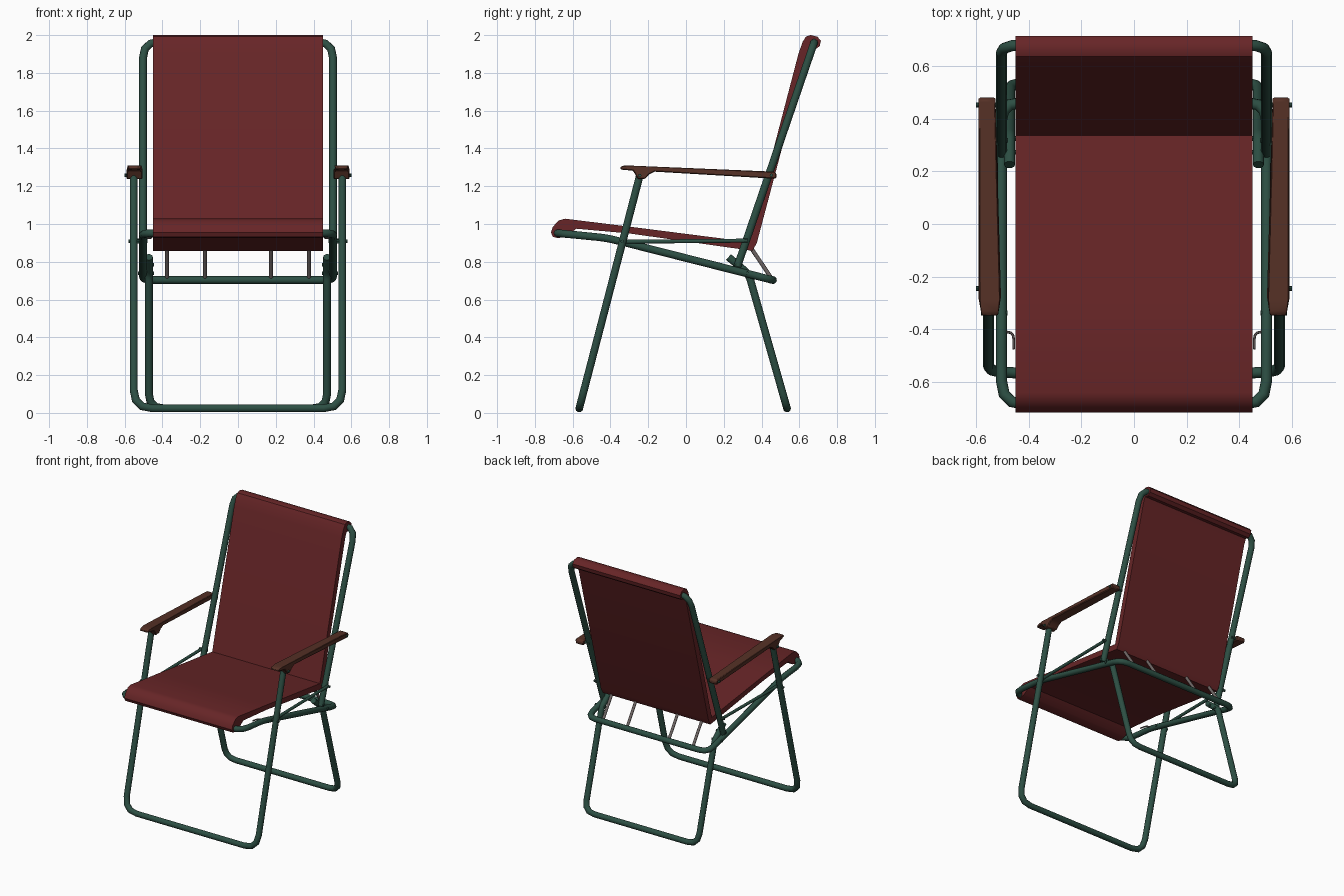
import bpy, bmesh, math
from mathutils import Vector

if "Cube" in bpy.data.objects:
    bpy.data.objects.remove(bpy.data.objects["Cube"])


def material(name, rgb):
    m = bpy.data.materials.new(name)
    m.diffuse_color = (*rgb, 1)
    m.use_nodes = True
    m.node_tree.nodes["Principled BSDF"].inputs["Base Color"].default_value = m.diffuse_color
    return m


GREEN = material("dark green paint", (0.026, 0.078, 0.057))
RED = material("dark red fabric", (0.135, 0.0185, 0.020))
BROWN = material("brown wood", (0.090, 0.030, 0.019))
GREY = material("grey steel", (0.16, 0.135, 0.13))


def finish(name, bm, mat, smooth=True):
    bmesh.ops.recalc_face_normals(bm, faces=bm.faces)
    me = bpy.data.meshes.new(name)
    bm.to_mesh(me)
    bm.free()
    me.materials.append(mat)
    ob = bpy.data.objects.new(name, me)
    bpy.context.collection.objects.link(ob)
    if smooth:
        bpy.context.view_layer.objects.active = ob
        ob.select_set(True)
        bpy.ops.object.shade_smooth_by_angle(angle=math.radians(40))
        ob.select_set(False)
    return ob


def rounded(points, radii, closed=False, seg=3):
    """Replace each corner that has a radius with a short arc."""
    pts = [Vector(p) for p in points]
    n, out = len(pts), []
    for i, (p, r) in enumerate(zip(pts, radii)):
        if r == 0 or (not closed and i in (0, n - 1)):
            out.append(p)
            continue
        a = p + (pts[i - 1] - p).normalized() * r
        b = p + (pts[(i + 1) % n] - p).normalized() * r
        for k in range(seg + 1):
            t = k / seg
            out.append(a * (1 - t) ** 2 + p * 2 * t * (1 - t) + b * t * t)
    return out


def tube(name, pts, ref, r=0.021, mat=GREEN, closed=False, sides=10):
    """Sweep a round section along a path; ref is the path's plane normal."""
    pts = [Vector(p) for p in pts]
    ref, n = Vector(ref), len(pts)
    bm, rings = bmesh.new(), []
    for i, p in enumerate(pts):
        d0 = (p - pts[i - 1]).normalized() if closed or i > 0 else None
        d1 = (pts[(i + 1) % n] - p).normalized() if closed or i < n - 1 else d0
        d0 = d0 or d1
        t = (d0 + d1).normalized()
        u = t.cross(ref).normalized()
        v = u.cross(t).normalized()
        stretch = 1 / max(0.7, t.dot(d0))
        rings.append([bm.verts.new(
            p + u * r * stretch * math.cos(2 * math.pi * k / sides)
            + v * r * math.sin(2 * math.pi * k / sides)) for k in range(sides)])
    for i in range(n if closed else n - 1):
        a, b = rings[i], rings[(i + 1) % n]
        for k in range(sides):
            j = (k + 1) % sides
            bm.faces.new((a[k], a[j], b[j], b[k]))
    if not closed:
        bm.faces.new(rings[0])
        bm.faces.new(rings[-1])
    return finish(name, bm, mat)


def slab(name, profile, x0, x1, mat, shape=None, smooth=True):
    """Extrude a (y, z) profile from x0 to x1."""
    bm = bmesh.new()
    f = bm.faces.new([bm.verts.new((x0, y, z)) for y, z in profile])
    ext = bmesh.ops.extrude_face_region(bm, geom=[f])["geom"]
    for v in ext:
        if isinstance(v, bmesh.types.BMVert):
            v.co.x = x1
    if shape:
        for v in bm.verts:
            shape(v)
    return finish(name, bm, mat, smooth)


def u_frame(name, x, side, bar, r):
    """Bent tube: down both sides from `side` points, joined by a bar at `bar`."""
    left = [(-x, y, z) for y, z in side] + [(-x, *bar)]
    pts = left + [(-p[0], p[1], p[2]) for p in reversed(left)]
    k = len(side)
    radii = [0] + [0.03] * (k - 1) + [r, r] + [0.03] * (k - 1) + [0]
    dy, dz = bar[0] - side[-1][0], bar[1] - side[-1][1]
    tube(name, rounded(pts, radii), (0, -dz, dy))


# bent tube frames
u_frame("front_leg", 0.552, [(-0.245, 1.255)], (-0.565, 0.024), 0.1)
u_frame("rear_leg", 0.472, [(0.225, 0.825), (0.332, 0.735)], (0.535, 0.024), 0.08)
u_frame("back_frame", 0.503, [(0.272, 0.775)], (0.68, 1.965), 0.09)

half = [(-0.503, -0.685, 0.952), (-0.503, -0.42, 0.926), (-0.503, 0.46, 0.703)]
loop = half + [(-x, y, z) for x, y, z in reversed(half)]
tube("seat_frame", rounded(loop, [0.09, 0.05, 0.07, 0.07, 0.05, 0.09], True),
     (0, 0.2, 1), closed=True)

# fabric sling: seat with front roll, back with top roll
sling = [(0.335, 0.905), (-0.30, 0.986), (-0.64, 1.028), (-0.675, 1.018),
         (-0.705, 0.985), (-0.715, 0.955), (-0.705, 0.932), (-0.675, 0.925),
         (-0.63, 0.938), (-0.58, 0.975), (-0.30, 0.950), (0.352, 0.858),
         (0.375, 0.90), (0.638, 1.89), (0.655, 1.93), (0.685, 1.925),
         (0.708, 1.942), (0.714, 1.97), (0.695, 1.992), (0.66, 2.0),
         (0.635, 1.992), (0.618, 1.965), (0.595, 1.90)]
slab("fabric_sling", sling, -0.45, 0.45, RED)

# support rods between the fabric and the rear bar
for i, x in enumerate((-0.376, -0.175, 0.175, 0.376)):
    tube(f"support_rod_{i + 1}", [(x, 0.345, 0.872), (x, 0.456, 0.708)],
         (1, 0, 0), 0.0105, GREY)

arm = [(-0.335, 1.309), (-0.29, 1.309), (0.47, 1.277), (0.48, 1.265),
       (0.478, 1.242), (0.465, 1.24), (-0.165, 1.277), (-0.195, 1.262),
       (-0.215, 1.24), (-0.255, 1.237), (-0.28, 1.282), (-0.345, 1.288),
       (-0.35, 1.298)]

for s, side in ((-1, "left"), (1, "right")):
    # armrest, narrower towards the back
    def taper(v, s=s):
        if abs(v.co.x) < 0.55:
            t = (v.co.y + 0.35) / 0.83
            v.co.x = s * (0.504 + 0.022 * t)
        if v.co.y < -0.32:
            v.co.x -= s * 0.012 * (1 if abs(v.co.x) > 0.55 else -1)
    ob = slab(f"{side}_armrest", arm, s * 0.504, s * 0.59, BROWN, taper)
    bev = ob.modifiers.new("soft edges", "BEVEL")
    bev.width, bev.segments = 0.005, 1

    # link from front leg to back frame
    tube(f"{side}_link", [(s * 0.527, -0.345, 0.906), (s * 0.527, 0.325, 0.912)],
         (0, 0, 1), 0.011)

    # pivot pins: y, z, inner x, outer x
    pins = [(0.452, 1.258, 0.49, 0.60), (-0.245, 1.257, 0.52, 0.60),
            (-0.338, 0.908, 0.48, 0.58), (0.318, 0.912, 0.478, 0.545),
            (0.325, 0.74, 0.445, 0.53), (0.272, 0.785, 0.445, 0.525)]
    for i, (y, z, a, b) in enumerate(pins):
        tube(f"{side}_pin_{i + 1}", [(s * a, y, z), (s * b, y, z)],
             (0, 0, 1), 0.009, sides=8)

    # small wire hook under the seat edge
    hook = [(s * 0.50, -0.41, 0.925), (s * 0.457, -0.41, 0.925),
            (s * 0.457, -0.475, 0.935)]
    tube(f"{side}_hook", rounded(hook, [0, 0.025, 0]), (0, 0, 1), 0.005,
         GREY, sides=6)
